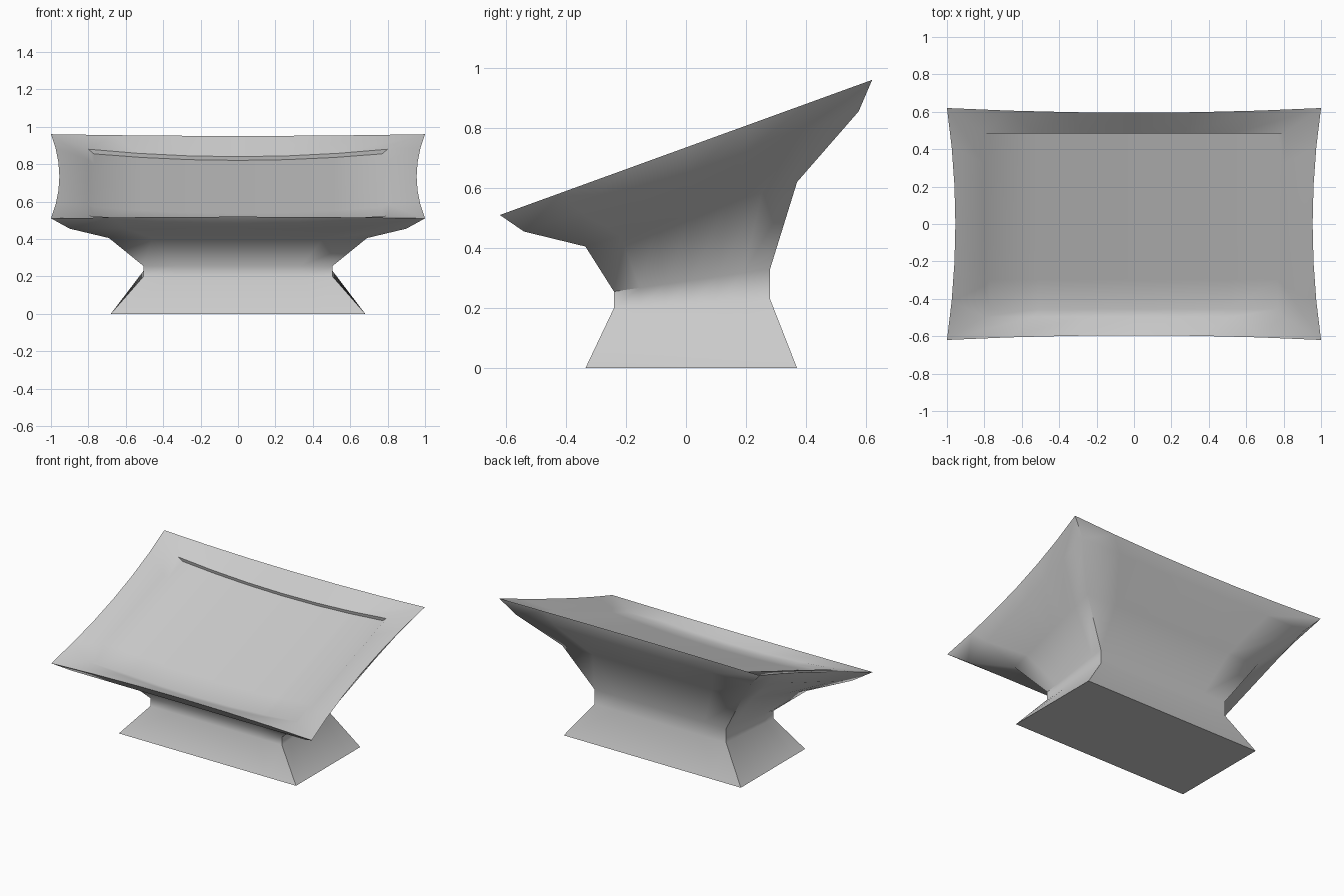
import bpy, bmesh

if "Cube" in bpy.data.objects:
    bpy.data.objects.remove(bpy.data.objects["Cube"])

N = 6  # segments along each side of a ring
bm = bmesh.new()

# half width, front y, front z, back y, back z, side bow, front/back bow, sag in the middle
outer = [
    (0.68, -0.335, 0.00, 0.37, 0.00, 0, 0, 0),        # foot
    (0.505, -0.24, 0.20, 0.28, 0.23, 0, 0, 0),        # waist, lower
    (0.505, -0.24, 0.255, 0.28, 0.33, 0, 0, 0),       # waist, upper
    (0.69, -0.335, 0.405, 0.37, 0.62, 0, 0, 0),       # flare
    (0.90, -0.54, 0.455, 0.575, 0.855, 0, 0, 0),      # under the rim
    (1.0, -0.62, 0.51, 0.62, 0.96, 0.045, 0.025, 0),  # rim
    (0.80, -0.495, 0.525, 0.485, 0.88, 0, 0, 0.04),   # inner lip
    (0.77, -0.455, 0.515, 0.49, 0.855, 0, 0, 0.035),  # floor edge
]


def point(r, u, v):
    """Point on a tilted rectangular section; u and v run from -1 to 1."""
    w, y0, z0, y1, z1, bx, by, sag = r
    t = (v + 1) / 2
    slope = (z1 - z0) / (y1 - y0)
    x = u * (w - bx * (1 - v * v))
    dy = -by * v * (1 - u * u)
    return (x, y0 + (y1 - y0) * t + dy,
            z0 + (z1 - z0) * t + slope * dy - sag * (1 - u * u))


# Boundary indices of a square grid, counter-clockwise
loop = ([(i, 0) for i in range(N)] + [(N, j) for j in range(N)]
        + [(N - i, N) for i in range(N)] + [(0, N - j) for j in range(N)])

# Loft pedestal, flare, rim and recess
rings = [[bm.verts.new(point(r, 2 * i / N - 1, 2 * j / N - 1)) for i, j in loop]
         for r in outer]
for a, b in zip(rings, rings[1:]):
    for k in range(len(loop)):
        m = (k + 1) % len(loop)
        bm.faces.new((a[k], a[m], b[m], b[k]))
bm.faces.new(rings[0][::-1])

# Gently hollowed floor of the dish
grid = dict(zip(loop, rings[-1]))
for i in range(1, N):
    for j in range(1, N):
        grid[i, j] = bm.verts.new(point(outer[-1], 2 * i / N - 1, 2 * j / N - 1))
for i in range(N):
    for j in range(N):
        bm.faces.new((grid[i, j], grid[i + 1, j], grid[i + 1, j + 1], grid[i, j + 1]))

bmesh.ops.recalc_face_normals(bm, faces=bm.faces)
mesh = bpy.data.meshes.new("tilted_dish_pedestal")
bm.to_mesh(mesh)
bm.free()
obj = bpy.data.objects.new("tilted_dish_pedestal", mesh)
bpy.context.collection.objects.link(obj)
bpy.context.view_layer.objects.active = obj
obj.select_set(True)
bpy.ops.object.shade_smooth_by_angle(angle=0.8)
